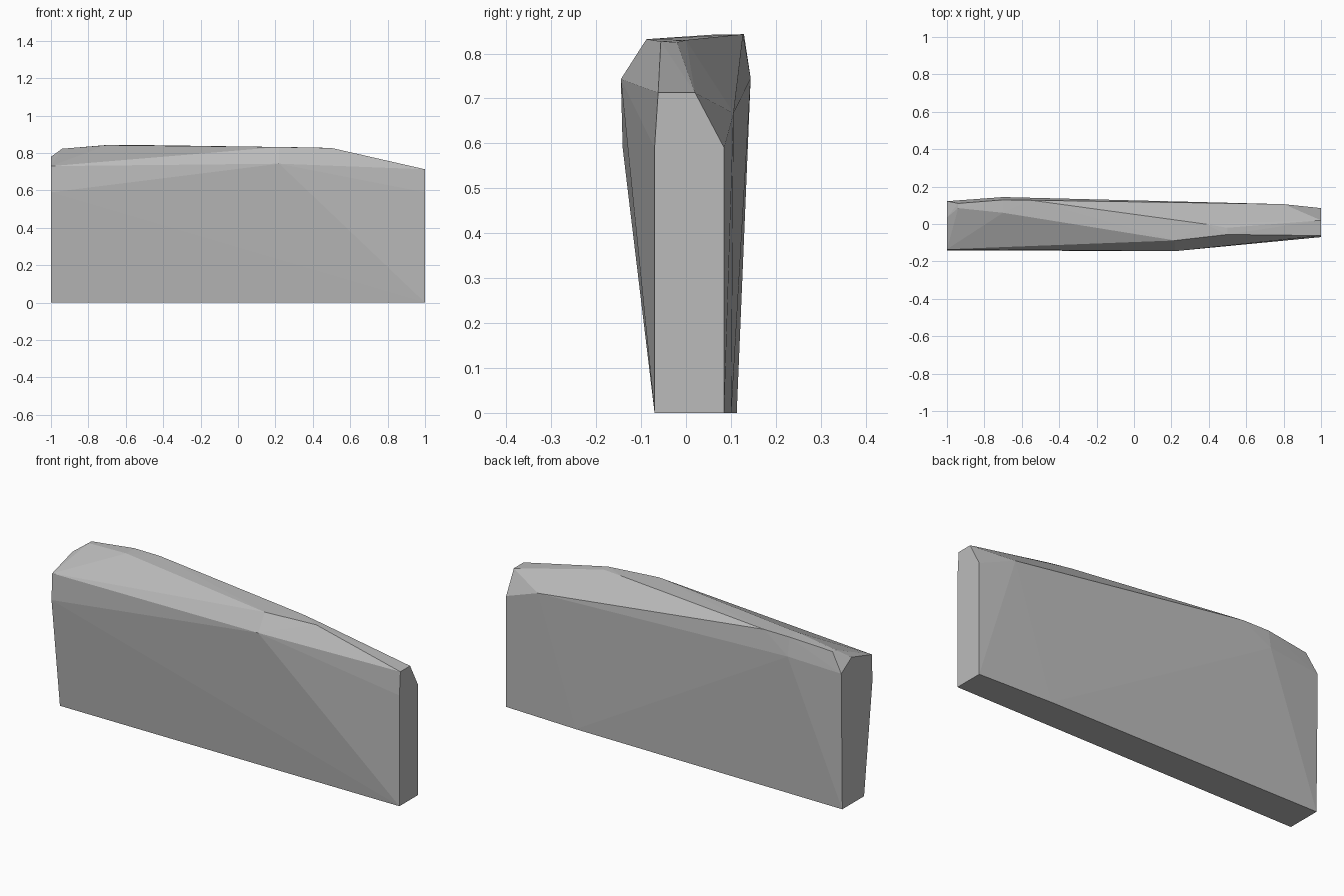
import bpy, bmesh

if "Cube" in bpy.data.objects:
    bpy.data.objects.remove(bpy.data.objects["Cube"])

# Corner points of the chiselled slab, grouped by where they sit
base = [(-1, -.07, 0), (1, -.07, 0), (1, .085, 0), (.58, .101, 0), (-1, .113, 0)]
left_end = [(-1, -.141, .59), (-1, -.135, .73), (-1, .035, .78), (-1, .122, .725)]
right_end = [(1, -.07, .59), (1, -.062, .713), (1, .02, .713), (1, .085, .59)]
shoulders = [(.22, -.145, .743), (.8, .106, .667), (-.7, .144, .745)]
crest = [(-.94, .085, .823), (-.94, .11, .823), (-.7, .06, .842), (-.7, .129, .843),
         (-.55, .127, .843), (.22, -.088, .832), (.38, 0, .83),
         (.5, -.056, .827), (.5, -.02, .825)]

# Wrap the points in flat facets
bm = bmesh.new()
for p in base + left_end + right_end + shoulders + crest:
    bm.verts.new(p)
result = bmesh.ops.convex_hull(bm, input=bm.verts)
loose = {g for g in result["geom_interior"] + result["geom_unused"]
         if isinstance(g, bmesh.types.BMVert)}
bmesh.ops.delete(bm, geom=list(loose), context='VERTS')
bmesh.ops.recalc_face_normals(bm, faces=bm.faces)

mesh = bpy.data.meshes.new("stone_slab")
bm.to_mesh(mesh)
bm.free()
slab = bpy.data.objects.new("stone_slab", mesh)
bpy.context.collection.objects.link(slab)

# Plain grey stone
stone = bpy.data.materials.new("grey_stone")
stone.diffuse_color = (.5, .5, .5, 1)
stone.use_nodes = True
stone.node_tree.nodes["Principled BSDF"].inputs["Base Color"].default_value = stone.diffuse_color
mesh.materials.append(stone)
